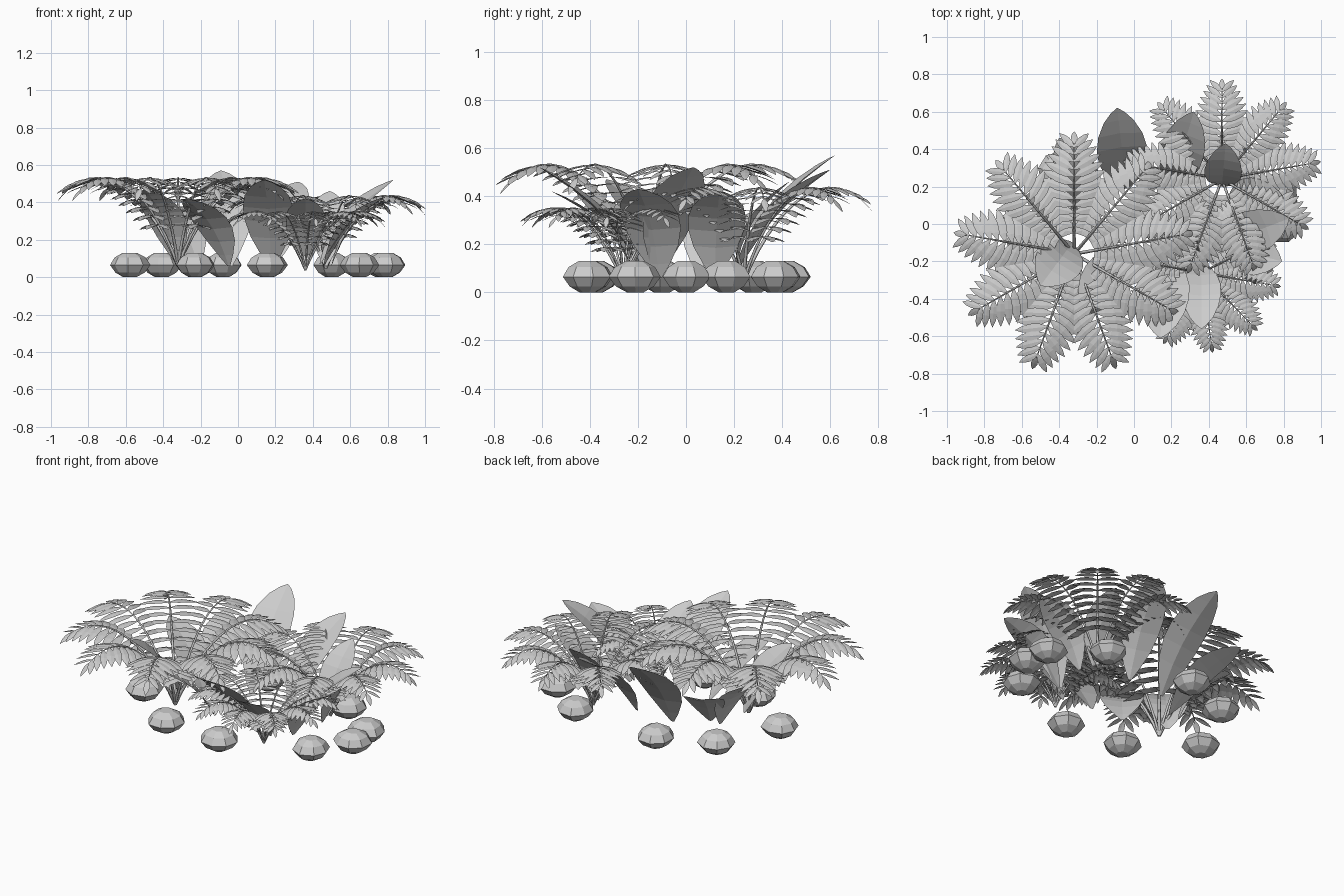
import bpy, bmesh, math, random
from mathutils import Vector

random.seed(4)
old = bpy.data.objects.get("Cube")
if old:
    bpy.data.objects.remove(old)

grey = bpy.data.materials.new("light_grey")
grey.use_nodes = True
grey.diffuse_color = (0.6, 0.6, 0.6, 1)
grey.node_tree.nodes["Principled BSDF"].inputs["Base Color"].default_value = (0.6, 0.6, 0.6, 1)
UP = Vector((0, 0, 1))


def add_object(name, data):
    data.materials.append(grey)
    obj = bpy.data.objects.new(name, data)
    bpy.context.scene.collection.objects.link(obj)
    return obj


def mesh_object(name, bm):
    mesh = bpy.data.meshes.new(name)
    bm.to_mesh(mesh)
    bm.free()
    return add_object(name, mesh)


def bezier(points, t):
    a, b, c, d = points
    s = 1 - t
    return a * s**3 + b * 3 * s * s * t + c * 3 * s * t * t + d * t**3


# Blade made of rows of three points: left edge, midrib, right edge
def add_blade(bm, spine, side, widths, normal, cup):
    rows = []
    for p, w in zip(spine, widths):
        edge = normal * w * cup
        rows.append([bm.verts.new(p - side * w + edge), bm.verts.new(p),
                     bm.verts.new(p + side * w + edge)])
    for lo, hi in zip(rows, rows[1:]):
        for i in range(2):
            bm.faces.new((lo[i], lo[i + 1], hi[i + 1], hi[i]))


# Small pointed leaflet that droops toward its end
def add_leaflet(bm, start, direction, length, width):
    side = UP.cross(direction).normalized()
    shape = ((0, 0.15), (0.25, 0.85), (0.5, 1), (0.78, 0.68), (1, 0.04))
    spine = [start + direction * length * t - UP * length * 0.26 * t * t for t, _ in shape]
    add_blade(bm, spine, side, [width * w for _, w in shape], UP, -0.15)


# Arching frond profile: distance from the root and height
FROND = [Vector(p) for p in ((0, 0.06), (0.14, 0.40), (0.38, 0.65), (0.59, 0.475))]
PAIRS = 13


def make_fern(name, x, y, size, fronds, first_angle):
    root = Vector((x, y, 0))
    bm = bmesh.new()
    stems = bpy.data.curves.new(name + "_stems", "CURVE")
    stems.dimensions = "3D"
    stems.bevel_depth = 0.009 * size
    stems.bevel_resolution = 0
    for k in range(fronds):
        angle = math.radians(first_angle + 360 / fronds * k)
        out = Vector((math.cos(angle), math.sin(angle), 0))
        across = UP.cross(out)

        def point(t):
            p = bezier(FROND, t) * size
            return root + out * p.x + UP * p.y

        # Stem
        spline = stems.splines.new("POLY")
        spline.points.add(12)
        for i, cp in enumerate(spline.points):
            cp.co = (*point(i / 12), 1)
            cp.radius = 1.1 - 0.8 * i / 12

        # Leaflet pairs, swept forward and shrinking toward the tip
        for i in range(PAIRS):
            f = i / (PAIRS - 1)
            t = 0.24 + 0.73 * f
            tangent = (point(t + 0.01) - point(t - 0.01)).normalized()
            forward = (out + tangent * 0.5).normalized()
            sweep = math.radians(12 + 32 * f * f)
            length = size * (0.08 + 0.115 * math.sin(math.pi * (0.22 + 0.7 * f)))
            width = size * (0.030 - 0.011 * f * f)
            for sign in (-1, 1):
                way = across * sign * math.cos(sweep) + forward * math.sin(sweep)
                add_leaflet(bm, point(t), way, length, width)
        tip_way = (point(1) - point(0.95)).normalized()
        add_leaflet(bm, point(1), tip_way, size * 0.08, size * 0.018)
    add_object(name + "_stems", stems)
    mesh_object(name + "_leaflets", bm)


make_fern("large_fern", -0.32, -0.16, 1.0, 9, 10)
make_fern("medium_fern", 0.47, 0.24, 0.82, 9, 10)
make_fern("small_fern", 0.36, -0.26, 0.66, 10, -10)


# Broad leaf from base to tip, bowed upward and gently cupped
def make_broad_leaf(name, base, tip, width):
    base, tip = Vector(base), Vector(tip)
    axis = (tip - base).normalized()
    side = axis.cross(UP).normalized()
    normal = side.cross(axis)
    shape = ((0, 0.08), (0.12, 0.42), (0.28, 0.78), (0.45, 0.97), (0.6, 1),
             (0.75, 0.88), (0.88, 0.6), (0.96, 0.28), (1, 0.02))
    bm = bmesh.new()
    spine = [base.lerp(tip, t) + normal * 0.05 * math.sin(math.pi * t) for t, _ in shape]
    add_blade(bm, spine, side, [width / 2 * w for _, w in shape], normal, 0.12)
    mesh_object(name, bm)


make_broad_leaf("back_leaf", (-0.04, 0.19, 0.06), (-0.09, 0.62, 0.57), 0.27)
make_broad_leaf("back_right_leaf", (0.2, 0.2, 0.07), (0.32, 0.6, 0.51), 0.24)
make_broad_leaf("medium_fern_leaf", (0.47, 0.2, 0.06), (0.49, 0.43, 0.46), 0.2)
make_broad_leaf("medium_fern_right_leaf", (0.5, 0.12, 0.06), (0.8, 0.14, 0.42), 0.24)
make_broad_leaf("right_leaf", (0.44, -0.12, 0.07), (0.83, 0.03, 0.52), 0.24)
make_broad_leaf("front_right_leaf", (0.46, -0.11, 0.06), (0.79, -0.2, 0.43), 0.25)
make_broad_leaf("small_fern_leaf", (0.36, -0.2, 0.06), (0.36, -0.56, 0.42), 0.21)
make_broad_leaf("front_leaf", (0.18, -0.16, 0.05), (0.14, -0.61, 0.52), 0.27)
make_broad_leaf("front_left_leaf", (-0.05, -0.16, 0.06), (-0.28, -0.45, 0.42), 0.25)
make_broad_leaf("large_fern_leaf", (-0.33, -0.1, 0.08), (-0.5, -0.33, 0.47), 0.26)
make_broad_leaf("back_left_leaf", (-0.21, 0.06, 0.06), (-0.4, 0.46, 0.39), 0.23)
make_broad_leaf("left_leaf", (-0.28, 0.06, 0.06), (-0.58, 0.15, 0.42), 0.22)


# Faceted stones around the edge: wide sharp rim, flat top and base
STONE_RINGS = ((0.035, 0.0), (0.08, 0.025), (0.11, 0.065), (0.085, 0.105), (0.04, 0.13))


def make_stone(name, x, y):
    bm = bmesh.new()
    turn = random.uniform(0, math.tau)
    stretch = [random.uniform(0.93, 1.05) for _ in range(8)]
    rings = []
    for radius, z in STONE_RINGS:
        ring = []
        for i, s in enumerate(stretch):
            a = turn + math.tau * i / 8
            ring.append(bm.verts.new((x + radius * s * math.cos(a),
                                      y + radius * s * math.sin(a), z)))
        rings.append(ring)
    for lo, hi in zip(rings, rings[1:]):
        for i in range(8):
            j = (i + 1) % 8
            bm.faces.new((lo[i], lo[j], hi[j], hi[i]))
    bm.faces.new(rings[0][::-1])
    bm.faces.new(rings[-1])
    mesh_object(name, bm)


STONES = [(-0.58, -0.1), (-0.41, 0.28), (-0.23, -0.38), (-0.08, 0.41), (0.155, -0.41),
          (0.5, 0.37), (0.65, -0.21), (0.79, 0.0), (0.77, 0.17)]
for n, (sx, sy) in enumerate(STONES, 1):
    make_stone(f"stone_{n}", sx, sy)
